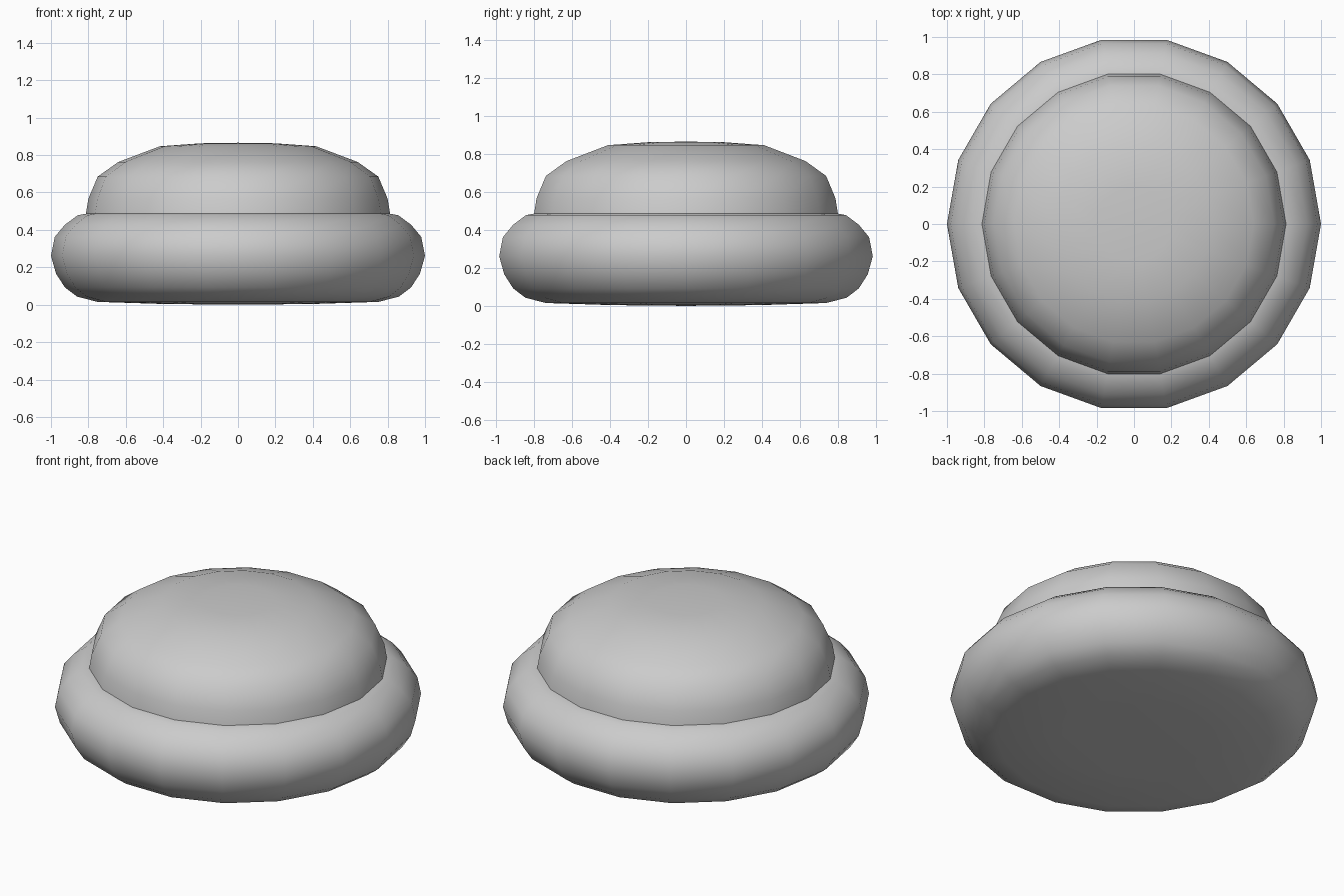
import bpy, bmesh
from math import cos, sin, tau

if "Cube" in bpy.data.objects:
    bpy.data.objects.remove(bpy.data.objects["Cube"])

SIDES = 18


def lathe(name, profile):
    """Spin an (radius, z) profile around z; radius 0 gives a pole."""
    bm = bmesh.new()
    rings = []
    for r, z in profile:
        if r == 0:
            rings.append([bm.verts.new((0, 0, z))] * SIDES)
        else:
            rings.append([bm.verts.new((r * cos(tau * i / SIDES), r * sin(tau * i / SIDES), z))
                          for i in range(SIDES)])
    for a, b in zip(rings, rings[1:]):
        for i in range(SIDES):
            j = (i + 1) % SIDES
            corners = list(dict.fromkeys((a[i], a[j], b[j], b[i])))
            bm.faces.new(corners).smooth = True
    mesh = bpy.data.meshes.new(name)
    bm.to_mesh(mesh)
    bm.free()
    obj = bpy.data.objects.new(name, mesh)
    bpy.context.collection.objects.link(obj)
    return obj


# Wide rounded base, ending at the crease under the dome
lathe("rounded_base", [(0, 0), (0.4, 0.004), (0.75, 0.015), (0.86, 0.043), (0.925, 0.092),
                       (0.973, 0.166), (1.0, 0.262), (0.98, 0.362), (0.925, 0.428),
                       (0.857, 0.478), (0.81, 0.487)])

# Smaller dome with a nearly flat top
lathe("upper_dome", [(0.813, 0.487), (0.80, 0.567), (0.75, 0.685), (0.64, 0.763),
                     (0.418, 0.847), (0.2, 0.863), (0, 0.866)])
